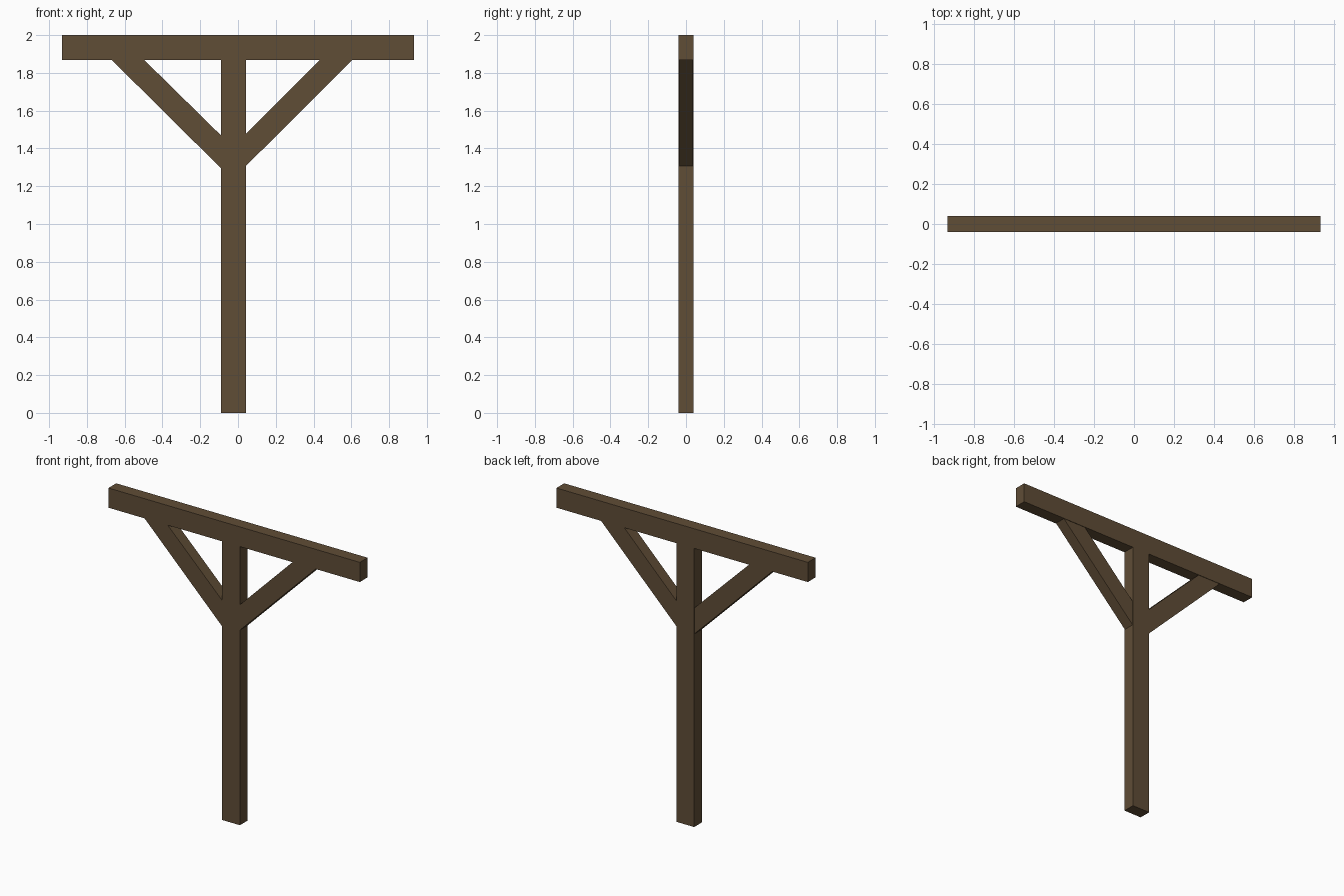
import bpy
import bmesh

if "Cube" in bpy.data.objects:
    bpy.data.objects.remove(bpy.data.objects["Cube"])

wood = bpy.data.materials.new("dark brown wood")
wood.diffuse_color = (0.117, 0.074, 0.037, 1.0)
wood.use_nodes = True
wood.node_tree.nodes["Principled BSDF"].inputs["Base Color"].default_value = wood.diffuse_color


def timber(name, profile, half_depth):
    """Extrude a front-view (x, z) outline along y."""
    bm = bmesh.new()
    face = bm.faces.new([bm.verts.new((x, -half_depth, z)) for x, z in profile])
    ext = bmesh.ops.extrude_face_region(bm, geom=[face])
    moved = [g for g in ext["geom"] if isinstance(g, bmesh.types.BMVert)]
    bmesh.ops.translate(bm, verts=moved, vec=(0, 2 * half_depth, 0))
    bmesh.ops.recalc_face_normals(bm, faces=bm.faces[:])
    mesh = bpy.data.meshes.new(name)
    bm.to_mesh(mesh)
    bm.free()
    mesh.materials.append(wood)
    obj = bpy.data.objects.new(name, mesh)
    bpy.context.collection.objects.link(obj)
    return obj


def rect(x0, x1, z0, z1):
    return [(x0, z0), (x1, z0), (x1, z1), (x0, z1)]


BEAM_Z = 1.868
POST_L, POST_R = -0.089, 0.043

# Upright post (slightly off centre) and cross beam
timber("post", rect(POST_L, POST_R, 0, BEAM_Z), 0.041)
timber("cross_beam", rect(-0.932, 0.932, BEAM_Z, 2.0), 0.041)

# Diagonal braces, mitred against post and beam, set just behind their faces
for name, post_x, low, high, outer, inner in (
        ("left_brace", POST_L, 1.294, 1.468, -0.668, -0.496),
        ("right_brace", POST_R, 1.308, 1.478, 0.605, 0.433)):
    timber(name, [(post_x, low), (outer, BEAM_Z), (inner, BEAM_Z), (post_x, high)], 0.038)
